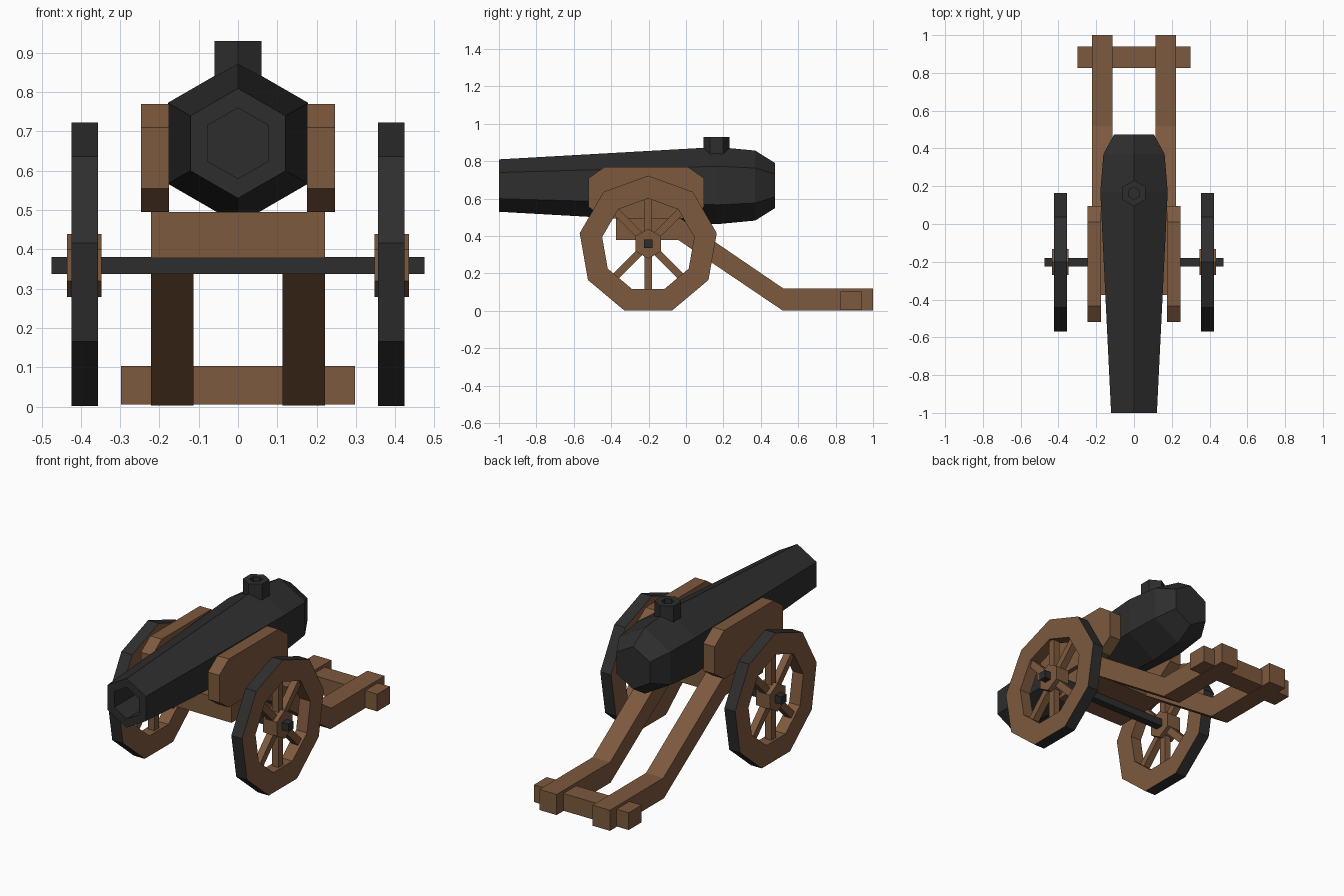
import bpy, bmesh
from math import sin, cos, pi
from mathutils import Vector, Matrix

if "Cube" in bpy.data.objects:
    bpy.data.objects.remove(bpy.data.objects["Cube"])


def material(name, rgb):
    m = bpy.data.materials.new(name)
    m.diffuse_color = (*rgb, 1)
    m.use_nodes = True
    m.node_tree.nodes["Principled BSDF"].inputs["Base Color"].default_value = m.diffuse_color
    return m


WOOD = material("wood", (0.205, 0.1, 0.047))
IRON = material("iron", (0.027, 0.027, 0.027))


def finish(name, bm, *mats):
    bmesh.ops.recalc_face_normals(bm, faces=bm.faces[:])
    me = bpy.data.meshes.new(name)
    bm.to_mesh(me)
    bm.free()
    for m in mats:
        me.materials.append(m)
    ob = bpy.data.objects.new(name, me)
    bpy.context.collection.objects.link(ob)
    return ob


def lathe(name, profile, sides, axis, centre, mats, closed=False):
    """Spin (offset, radius) pairs round an axis; first segment uses mats[0]."""
    bm = bmesh.new()
    rings = []
    for off, r in profile:
        ring = []
        for i in range(sides):
            u, v = r * sin(2 * pi * i / sides), r * cos(2 * pi * i / sides)
            p = {"x": (off, u, v), "y": (u, off, v), "z": (u, v, off)}[axis]
            ring.append(bm.verts.new(Vector(p) + Vector(centre)))
        rings.append(ring)
    pairs = list(zip(rings, rings[1:]))
    if closed:
        pairs.append((rings[-1], rings[0]))
    else:
        bm.faces.new(rings[0])
        bm.faces.new(rings[-1])
    for k, (a, b) in enumerate(pairs):
        for i in range(sides):
            j = (i + 1) % sides
            f = bm.faces.new((a[i], a[j], b[j], b[i]))
            f.material_index = min(k, len(mats) - 1)
    return finish(name, bm, *mats)


def plate(name, outline, x0, x1, mat):
    """Extrude a (y, z) outline from x0 to x1."""
    bm = bmesh.new()
    face = bm.faces.new([bm.verts.new((x0, y, z)) for y, z in outline])
    ext = bmesh.ops.extrude_face_region(bm, geom=[face])["geom"]
    verts = [g for g in ext if isinstance(g, bmesh.types.BMVert)]
    bmesh.ops.translate(bm, verts=verts, vec=(x1 - x0, 0, 0))
    return finish(name, bm, mat)


def block(name, x0, x1, y0, y1, z0, z1, mat):
    return plate(name, [(y0, z0), (y1, z0), (y1, z1), (y0, z1)], x0, x1, mat)


def mirrored(ob):
    ob.modifiers.new("mirror", "MIRROR").use_axis = (True, False, False)


# Barrel with hollow bore
lathe("barrel", [(-0.7, 0.09), (-1, 0.09), (-1, 0.14), (0.17, 0.206),
                 (0.37, 0.187), (0.475, 0.121)], 6, "y", (0, 0, 0.67), [IRON])

# Fuse vent
lathe("vent", [(0.88, 0.033), (0.93, 0.033), (0.93, 0.069), (0.82, 0.069)],
      6, "z", (0, 0.163, 0), [IRON])

# Cheeks holding the barrel
mirrored(plate("cheek", [(-0.52, 0.555), (-0.435, 0.495), (0.01, 0.495), (0.095, 0.555),
                         (0.095, 0.71), (0.01, 0.77), (-0.435, 0.77), (-0.52, 0.71)],
               0.175, 0.247, WOOD))

# Trail beams, bed and rear crossbar
mirrored(plate("trail_beam", [(-0.375, 0.378), (-0.04, 0.378), (0.515, 0.003), (1, 0.003),
                              (1, 0.12), (0.52, 0.12), (-0.03, 0.495), (-0.375, 0.495)],
               0.113, 0.222, WOOD))
block("bed", -0.113, 0.113, -0.375, -0.035, 0.378, 0.495, WOOD)
block("rear_crossbar", -0.298, 0.298, 0.825, 0.94, 0.005, 0.103, WOOD)

# Axle
AY, AZ = -0.202, 0.359
block("axle", -0.475, 0.475, AY - 0.022, AY + 0.022, AZ - 0.022, AZ + 0.022, IRON)

# Wheels: rim with iron tyre, hub, spokes
mirrored(lathe("wheel_rim", [(0.356, 0.372), (0.424, 0.372), (0.424, 0.25), (0.356, 0.25)],
               9, "x", (0, AY, 0.351), [IRON, WOOD], closed=True))
mirrored(lathe("wheel_hub", [(0.348, 0.08), (0.435, 0.08)], 6, "x", (0, AY, AZ), [WOOD]))
for n, deg in enumerate((0, 45, 135, 180, 225, 315)):
    spoke = block("spoke_%d" % (n + 1), 0.37, 0.41, -0.02, 0.02, 0.05, 0.25, WOOD)
    spoke.data.transform(Matrix.Translation((0, AY, AZ)) @ Matrix.Rotation(deg * pi / 180, 4, "X"))
    mirrored(spoke)
